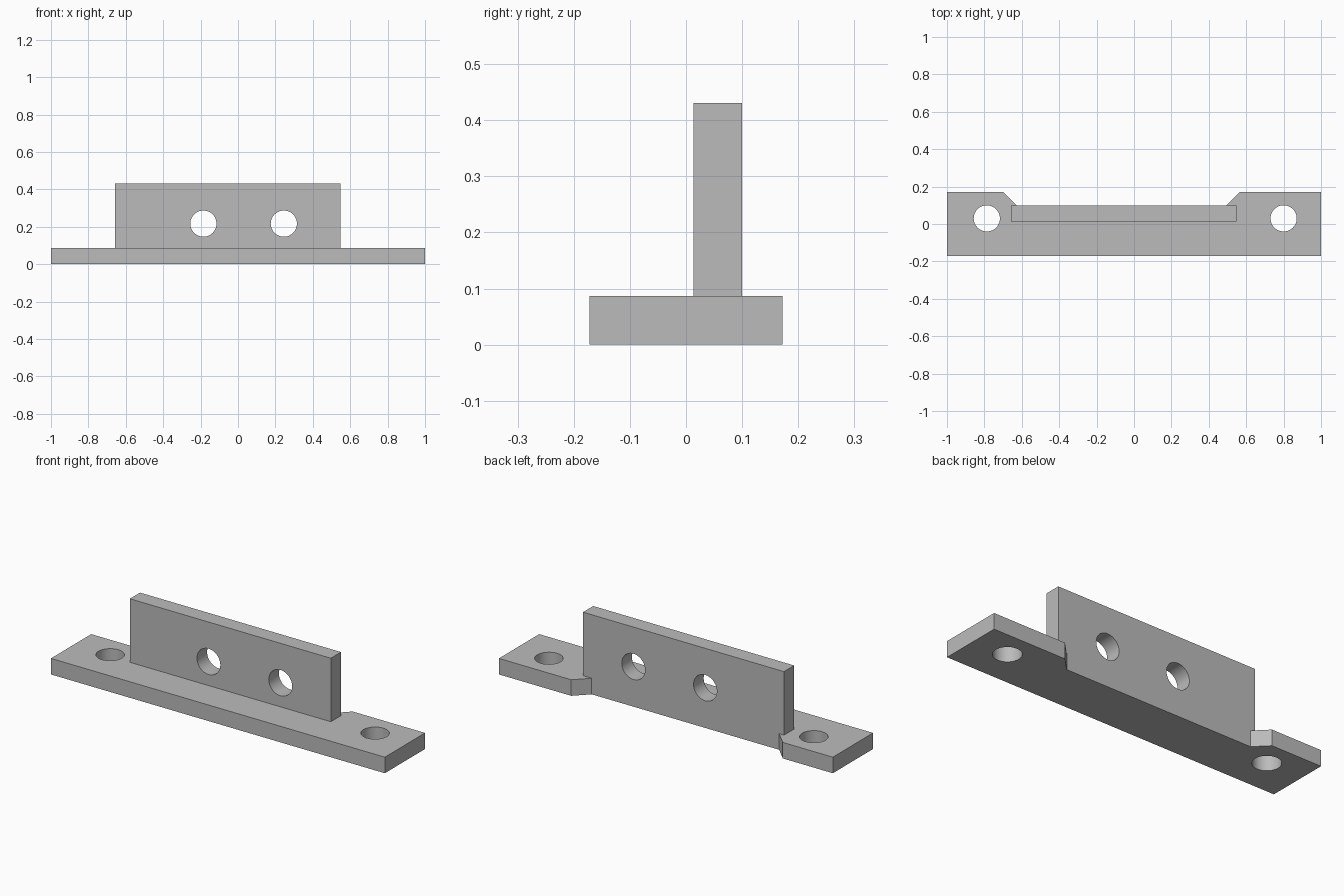
import bpy
from math import pi

cube = bpy.data.objects.get("Cube")
if cube:
    bpy.data.objects.remove(cube, do_unlink=True)

grey = bpy.data.materials.new("plain grey")
grey.use_nodes = True
grey.diffuse_color = (0.5, 0.5, 0.5, 1)
grey.node_tree.nodes["Principled BSDF"].inputs["Base Color"].default_value = grey.diffuse_color

BASE_TOP, WALL_TOP = 0.087, 0.431
HALF_DEPTH, WALL_FRONT, WALL_BACK = 0.172, 0.013, 0.1
HOLE_R = 0.07


def extrude(name, outline, z0, z1):
    """Solid prism from an outline in plan."""
    n = len(outline)
    verts = [(x, y, z) for z in (z0, z1) for x, y in outline]
    faces = [tuple(reversed(range(n))), tuple(range(n, 2 * n))]
    faces += [(i, (i + 1) % n, (i + 1) % n + n, i + n) for i in range(n)]
    mesh = bpy.data.meshes.new(name)
    mesh.from_pydata(verts, [], faces)
    mesh.materials.append(grey)
    obj = bpy.data.objects.new(name, mesh)
    bpy.context.collection.objects.link(obj)
    return obj


def drill(target, name, location, rotation=(0, 0, 0)):
    """Cut a round through-hole."""
    bpy.ops.mesh.primitive_cylinder_add(vertices=48, radius=HOLE_R, depth=0.3,
                                        location=location, rotation=rotation)
    cutter = bpy.context.object
    cutter.name = name
    cutter.data.materials.append(grey)
    cutter.hide_render = True
    mod = target.modifiers.new(name, 'BOOLEAN')
    mod.operation = 'DIFFERENCE'
    mod.solver = 'EXACT'
    mod.object = cutter
    bpy.context.view_layer.objects.active = target
    bpy.ops.object.modifier_apply(modifier=mod.name)
    bpy.data.objects.remove(cutter, do_unlink=True)


def smooth_holes(obj):
    bpy.ops.object.select_all(action='DESELECT')
    obj.select_set(True)
    bpy.context.view_layer.objects.active = obj
    bpy.ops.object.shade_smooth_by_angle(angle=pi / 6)


# Base plate with a chamfered recess along the back
base = extrude("base_plate", [
    (-1, -HALF_DEPTH), (1, -HALF_DEPTH), (1, HALF_DEPTH),
    (0.567, HALF_DEPTH), (0.495, WALL_BACK),
    (-0.628, WALL_BACK), (-0.7, HALF_DEPTH), (-1, HALF_DEPTH)], 0, BASE_TOP)
for x in (-0.787, 0.8):
    drill(base, "mounting_hole", (x, 0.03, BASE_TOP / 2))

# Upright wall, flush with the recess
wall = extrude("upright_wall", [
    (-0.657, WALL_FRONT), (0.547, WALL_FRONT),
    (0.547, WALL_BACK), (-0.657, WALL_BACK)], BASE_TOP, WALL_TOP)
for x in (-0.185, 0.245):
    drill(wall, "wall_hole", (x, 0.056, 0.217), (pi / 2, 0, 0))

for part in (base, wall):
    smooth_holes(part)
